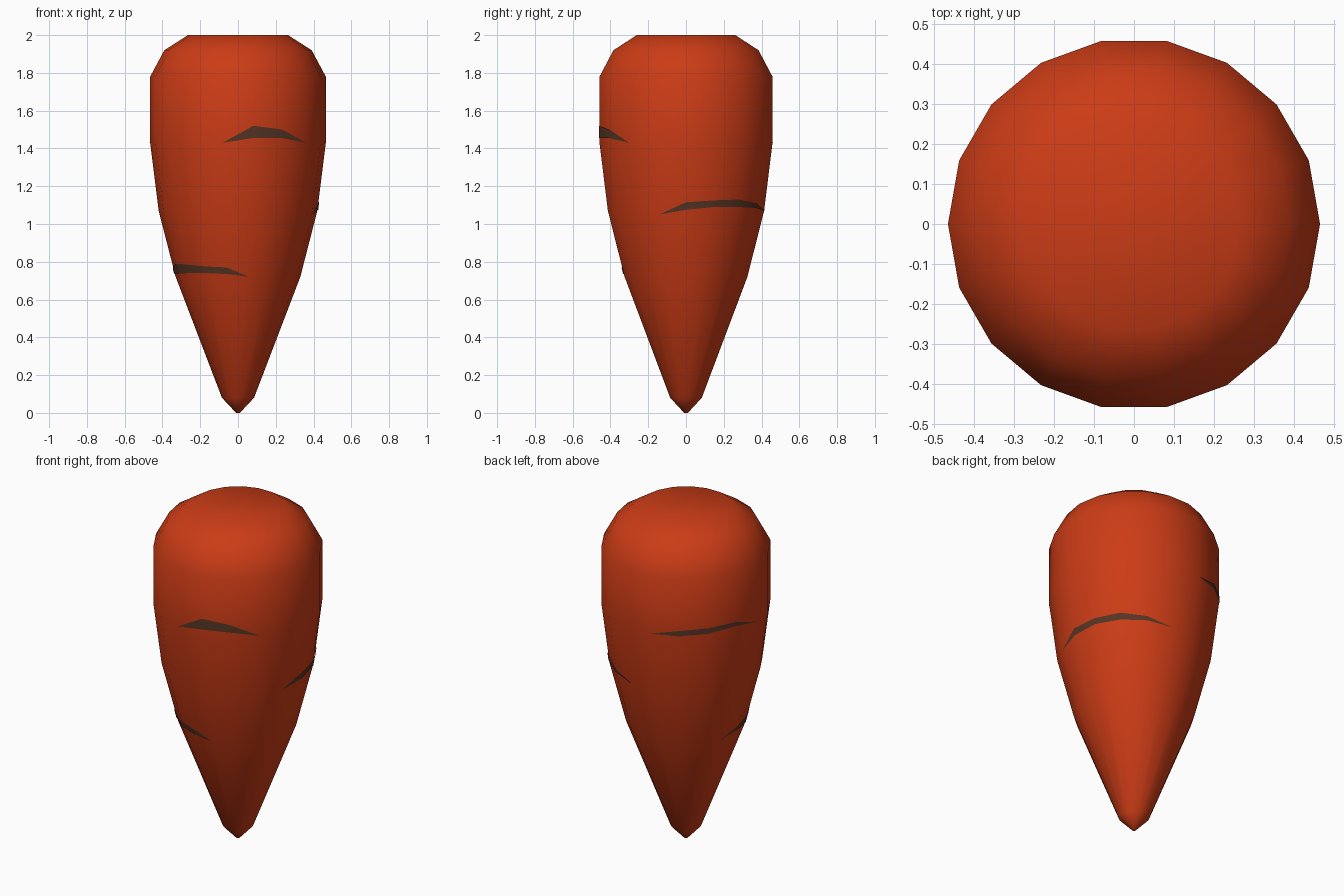
import bpy, bmesh
from math import sin, cos, radians

if "Cube" in bpy.data.objects:
    bpy.data.objects.remove(bpy.data.objects["Cube"])

SIDES = 18
# (radius, height) outline from tip to crown
PROFILE = [(0.01, 0.0), (0.085, 0.08), (0.33, 0.72), (0.42, 1.07),
           (0.465, 1.43), (0.465, 1.78), (0.39, 1.92), (0.265, 2.0)]


def material(name, rgb):
    m = bpy.data.materials.new(name)
    m.diffuse_color = (*rgb, 1)
    m.use_nodes = True
    m.node_tree.nodes["Principled BSDF"].inputs["Base Color"].default_value = m.diffuse_color
    return m


def radius_at(z):
    for (r0, z0), (r1, z1) in zip(PROFILE, PROFILE[1:]):
        if z0 <= z <= z1:
            return r0 + (r1 - r0) * (z - z0) / (z1 - z0)


def point(angle, z, r):
    a = radians(angle)
    return (r * cos(a), r * sin(a), z)


def finish(bm, name, mat):
    for f in bm.faces:
        f.smooth = True
    mesh = bpy.data.meshes.new(name)
    bm.to_mesh(mesh)
    bm.free()
    mesh.materials.append(mat)
    ob = bpy.data.objects.new(name, mesh)
    bpy.context.collection.objects.link(ob)
    return ob


orange = material("root_orange", (0.6, 0.045, 0.008))
brown = material("groove_brown", (0.09, 0.035, 0.018))

# Tapered root body, closed at tip and crown
bm = bmesh.new()
rings = [[bm.verts.new(point(i * 360 / SIDES, z, r)) for i in range(SIDES)]
         for r, z in PROFILE]
for low, high in zip(rings, rings[1:]):
    for i in range(SIDES):
        j = (i + 1) % SIDES
        bm.faces.new((low[i], low[j], high[j], high[i]))
bm.faces.new(rings[0][::-1])
bm.faces.new(rings[-1])
finish(bm, "root_body", orange)


# Thin crescent grooves lying on the skin, one (bottom, top) pair per 20 degrees
def groove(name, start, heights):
    bm = bmesh.new()
    pairs = []
    for i, (lo, hi) in enumerate(heights):
        a = start + i * 20
        v = bm.verts.new(point(a, lo, radius_at(lo) + 0.004))
        w = v if lo == hi else bm.verts.new(point(a, hi, radius_at(hi) + 0.004))
        pairs.append((v, w))
    for (a, b), (c, d) in zip(pairs, pairs[1:]):
        bm.faces.new(list(dict.fromkeys((a, c, d, b))))
    finish(bm, name, brown)


groove("front_groove", -100,
       [(1.43, 1.43), (1.455, 1.52), (1.455, 1.50), (1.43, 1.43)])
groove("right_groove", -20,
       [(1.05, 1.05), (1.075, 1.115), (1.09, 1.125), (1.09, 1.13),
        (1.085, 1.11), (1.07, 1.07)])
groove("back_groove", 100,
       [(1.43, 1.43), (1.432, 1.465), (1.442, 1.475), (1.455, 1.48), (1.43, 1.43)])
groove("lower_groove", 160,
       [(0.72, 0.72), (0.74, 0.765), (0.737, 0.79), (0.74, 0.785),
        (0.74, 0.775), (0.735, 0.77), (0.72, 0.72)])
